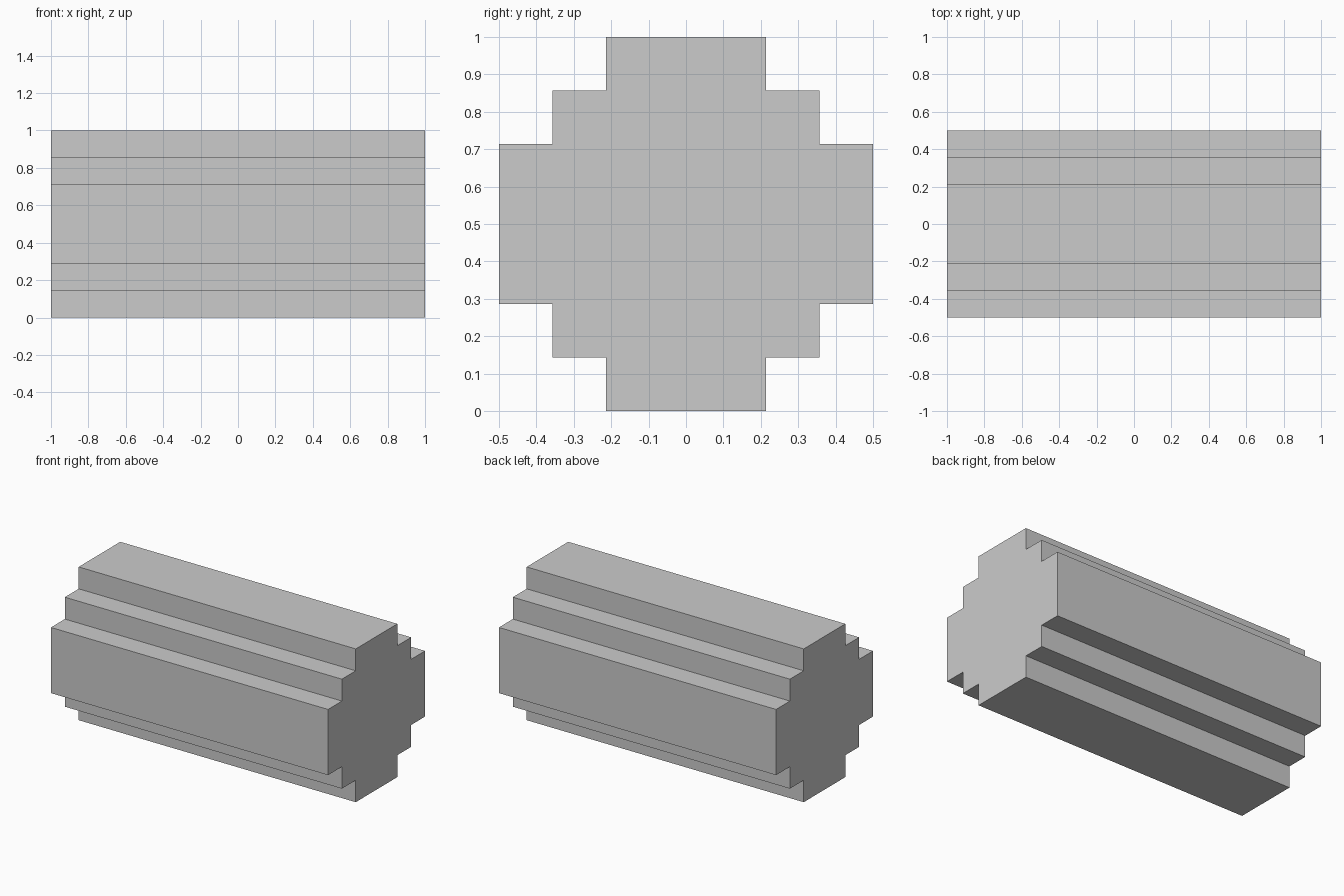
import bpy, bmesh
from mathutils import Vector

if "Cube" in bpy.data.objects:
    bpy.data.objects.remove(bpy.data.objects["Cube"])

UNIT = 1 / 7       # cross-section is a stepped disc on a 7 x 7 grid
LENGTH = 2.0

# One quadrant of the stepped outline, mirrored to the full closed profile
quarter = [(3.5, 1.5), (2.5, 1.5), (2.5, 2.5), (1.5, 2.5), (1.5, 3.5)]
half = quarter + [(-y, z) for y, z in reversed(quarter)]
profile = half + [(-y, -z) for y, z in half]

# Stepped log: end cap extruded along x
bm = bmesh.new()
cap = bm.faces.new([bm.verts.new((-LENGTH / 2, y * UNIT, z * UNIT + 0.5)) for y, z in profile])
ext = bmesh.ops.extrude_face_region(bm, geom=[cap], use_keep_orig=True)
moved = [g for g in ext["geom"] if isinstance(g, bmesh.types.BMVert)]
bmesh.ops.translate(bm, verts=moved, vec=Vector((LENGTH, 0, 0)))
bmesh.ops.recalc_face_normals(bm, faces=bm.faces[:])

mesh = bpy.data.meshes.new("stepped_log")
bm.to_mesh(mesh)
bm.free()
log = bpy.data.objects.new("stepped_log", mesh)
bpy.context.collection.objects.link(log)
